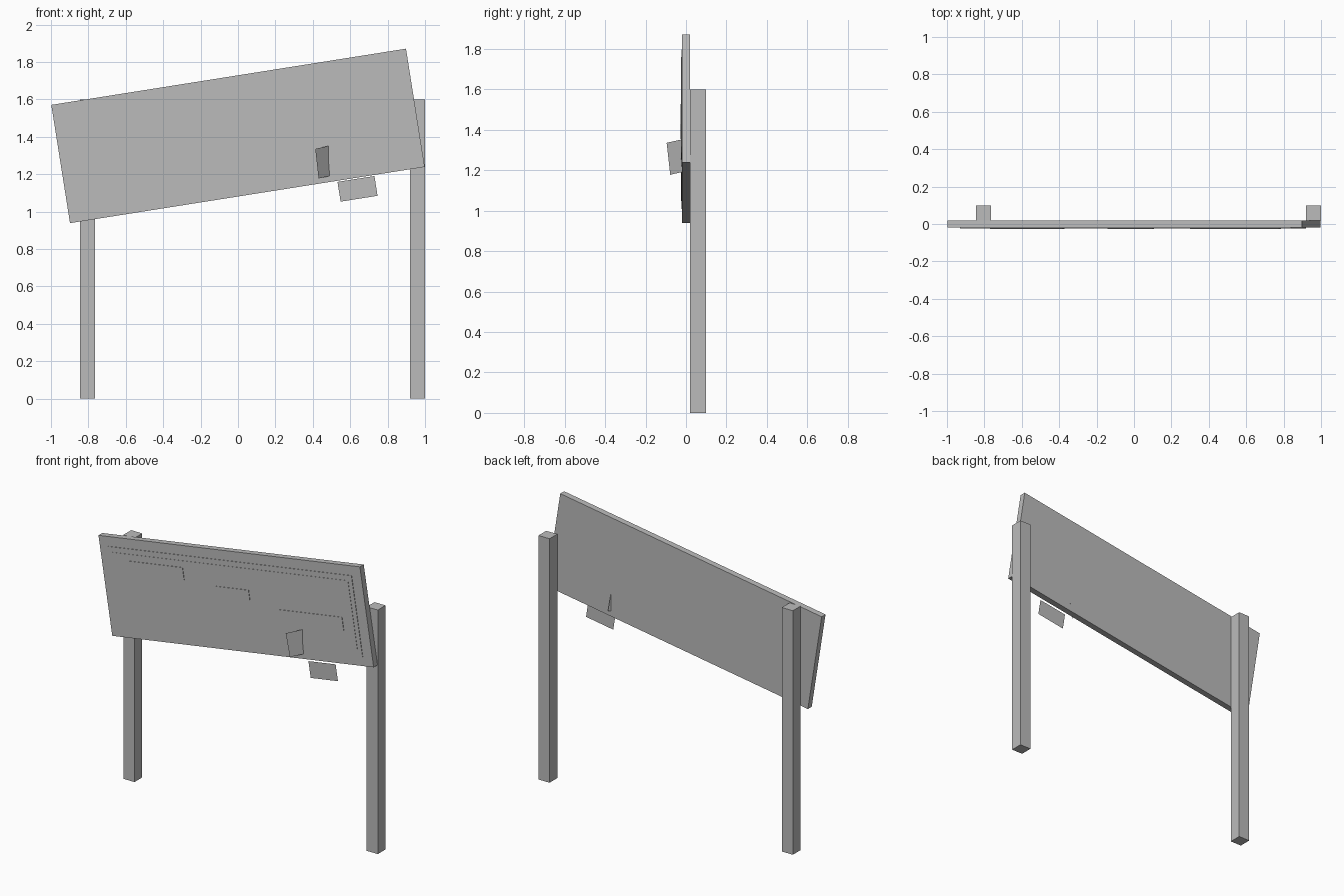
import bpy
from math import radians, sin, cos
from mathutils import Vector

cube = bpy.data.objects.get("Cube")
if cube:
    bpy.data.objects.remove(cube, do_unlink=True)

grey = bpy.data.materials.new("plain_grey")
grey.use_nodes = True
grey.diffuse_color = (0.5, 0.5, 0.5, 1)
grey.node_tree.nodes["Principled BSDF"].inputs["Base Color"].default_value = (0.5, 0.5, 0.5, 1)

TILT = radians(9)
CENTRE = Vector((0, 0, 1.405))


def finish(obj, name, size):
    obj.name = name
    obj.scale = size
    obj.data.materials.append(grey)
    return obj


def box(name, centre, size, tilt=0):
    bpy.ops.mesh.primitive_cube_add(size=1, location=centre, rotation=(0, -tilt, 0))
    return finish(bpy.context.object, name, size)


def sheet(name, centre, width, height, turn=0):
    # upright single-sided card, tilted like the board
    bpy.ops.mesh.primitive_plane_add(size=1, location=centre)
    obj = bpy.context.object
    for v in obj.data.vertices:
        v.co = (v.co.x, 0, v.co.y)
    obj.rotation_euler = (0, -TILT, turn)
    return finish(obj, name, (width, 1, height))


def panel(name, u0, u1, v0, v1, front):
    # thin plate on the board face, placed in the board's own tilted axes
    u, v = (u0 + u1) / 2, (v0 + v1) / 2
    offset = Vector((u * cos(TILT) - v * sin(TILT), front + 0.003, u * sin(TILT) + v * cos(TILT)))
    box(name, CENTRE + offset, (u1 - u0, 0.006, v1 - v0), TILT)


# Posts behind the board
for side, x in (("right", -0.805), ("left", 0.96)):
    box(side + "_post", (x, 0.06, 0.8), (0.08, 0.08, 1.6))

# Crooked board
box("sign_board", CENTRE, (1.92, 0.04, 0.64), TILT)

# Raised border and inner field
panel("border_panel", -0.9, 0.89, -0.26, 0.257, -0.023)
panel("inner_panel", -0.87, 0.86, -0.225, 0.223, -0.025)

# Three stepped strips
panel("upper_strip", -0.75, -0.36, 0.1, 0.18, -0.028)
panel("middle_strip", -0.13, 0.11, 0.015, 0.085, -0.028)
panel("lower_strip", 0.3, 0.78, -0.1, -0.017, -0.028)

# Loose cards
sheet("turned_card", (0.478, -0.031, 1.269), 0.16, 0.16, radians(45))
sheet("hanging_card", (0.639, -0.03, 1.122), 0.2, 0.107)
